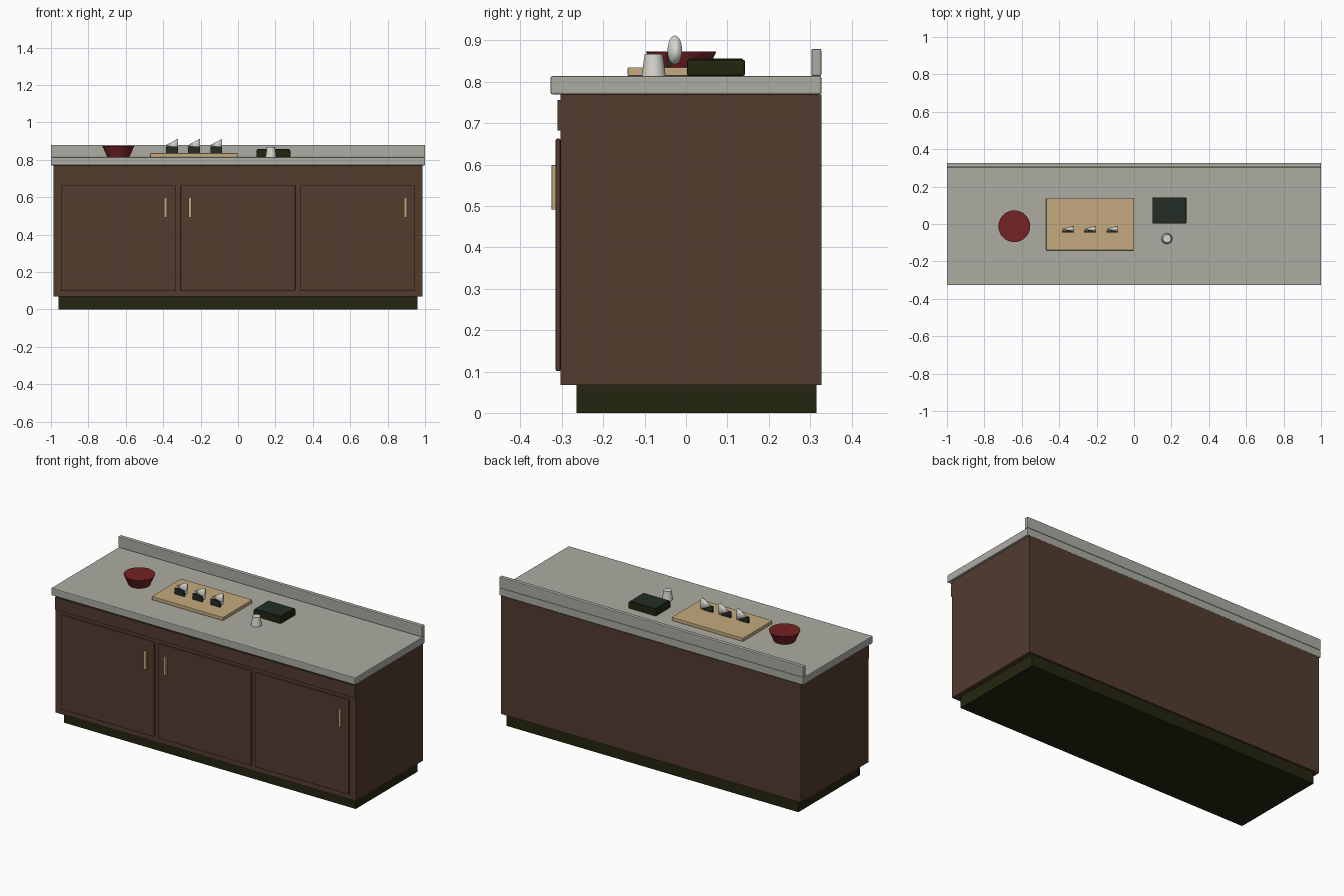
import bpy, bmesh, math
from mathutils import Matrix

if "Cube" in bpy.data.objects:
    bpy.data.objects.remove(bpy.data.objects["Cube"])


def material(name, rgb):
    m = bpy.data.materials.new(name)
    m.diffuse_color = (*rgb, 1)
    m.use_nodes = True
    m.node_tree.nodes["Principled BSDF"].inputs["Base Color"].default_value = m.diffuse_color
    return m


BROWN = material("brown wood", (0.084, 0.045, 0.028))
STONE = material("grey stone", (0.413, 0.413, 0.371))
OLIVE = material("dark olive", (0.0185, 0.0185, 0.0052))
TAN = material("light wood", (0.56, 0.40, 0.21))
RED = material("dark red", (0.178, 0.016, 0.018))
WHITE = material("off white", (0.68, 0.665, 0.62))
GREEN = material("dark green", (0.016, 0.027, 0.019))


def finish(name, bm, mat):
    mesh = bpy.data.meshes.new(name)
    bm.to_mesh(mesh)
    bm.free()
    mesh.materials.append(mat)
    ob = bpy.data.objects.new(name, mesh)
    bpy.context.collection.objects.link(ob)
    return ob


def box(name, x, y, z, mat, bevel=0):
    """Box from (min, max) pairs, with optional bevelled edges."""
    bm = bmesh.new()
    bmesh.ops.create_cube(bm, size=1)
    for v in bm.verts:
        for i, (lo, hi) in enumerate((x, y, z)):
            v.co[i] = lo if v.co[i] < 0 else hi
    ob = finish(name, bm, mat)
    if bevel:
        mod = ob.modifiers.new("bevel", "BEVEL")
        mod.width = bevel
        mod.segments = 2
    return ob


def cone(name, r1, r2, depth, matrix, mat, sides=32, angle=35):
    bm = bmesh.new()
    bmesh.ops.create_cone(bm, cap_ends=True, segments=sides, radius1=r1,
                          radius2=r2, depth=depth, matrix=matrix)
    ob = finish(name, bm, mat)
    bpy.ops.object.select_all(action="DESELECT")
    ob.select_set(True)
    bpy.context.view_layer.objects.active = ob
    bpy.ops.object.shade_smooth_by_angle(angle=math.radians(angle))
    return ob


# Cabinet body, plinth and worktop
box("plinth", (-0.96, 0.96), (-0.265, 0.315), (0, 0.068), OLIVE)
box("cabinet_body", (-0.987, 0.987), (-0.303, 0.327), (0.068, 0.77), BROWN)
box("front_rail", (-0.987, 0.987), (-0.311, -0.303), (0.683, 0.756), BROWN)
box("worktop", (-1, 1), (-0.327, 0.327), (0.77, 0.814), STONE, 0.004)
box("backsplash", (-1, 1), (0.303, 0.327), (0.814, 0.88), STONE, 0.004)

# Three doors with handles
for i, handle_x in enumerate((-0.387, -0.256, 0.895)):
    cx = (i - 1) * 0.64
    box(f"door_{i}", (cx - 0.307, cx + 0.307), (-0.315, -0.303),
        (0.101, 0.663), BROWN, 0.004)
    box(f"door_handle_{i}", (handle_x - 0.008, handle_x + 0.008),
        (-0.325, -0.313), (0.491, 0.599), TAN, 0.002)

# Bowl
cone("bowl", 0.059, 0.085, 0.059, Matrix.Translation((-0.64, -0.012, 0.8435)), RED)

# Cutting board with three upright blades
box("cutting_board", (-0.47, 0), (-0.141, 0.136), (0.814, 0.835), TAN, 0.003)
for i in range(3):
    x = -0.354 + i * 0.118
    box(f"blade_handle_{i}", (x - 0.03, x + 0.032), (-0.046, -0.036),
        (0.835, 0.87), GREEN)
    place = (Matrix.Translation((x, -0.027, 0.877))
             @ Matrix.Diagonal((1, 0.5, 1, 1))
             @ Matrix.Rotation(-math.pi / 2, 4, "Y"))
    cone(f"blade_{i}", 0.035, 0, 0.066, place, WHITE, 24, 180)

# Box with an inset lid
box("storage_box", (0.098, 0.28), (0.002, 0.143), (0.814, 0.854), OLIVE, 0.006)
box("storage_box_lid", (0.105, 0.273), (0.009, 0.136), (0.852, 0.857), GREEN)

# Cup
cone("cup", 0.029, 0.022, 0.053, Matrix.Translation((0.176, -0.078, 0.8405)), WHITE)
